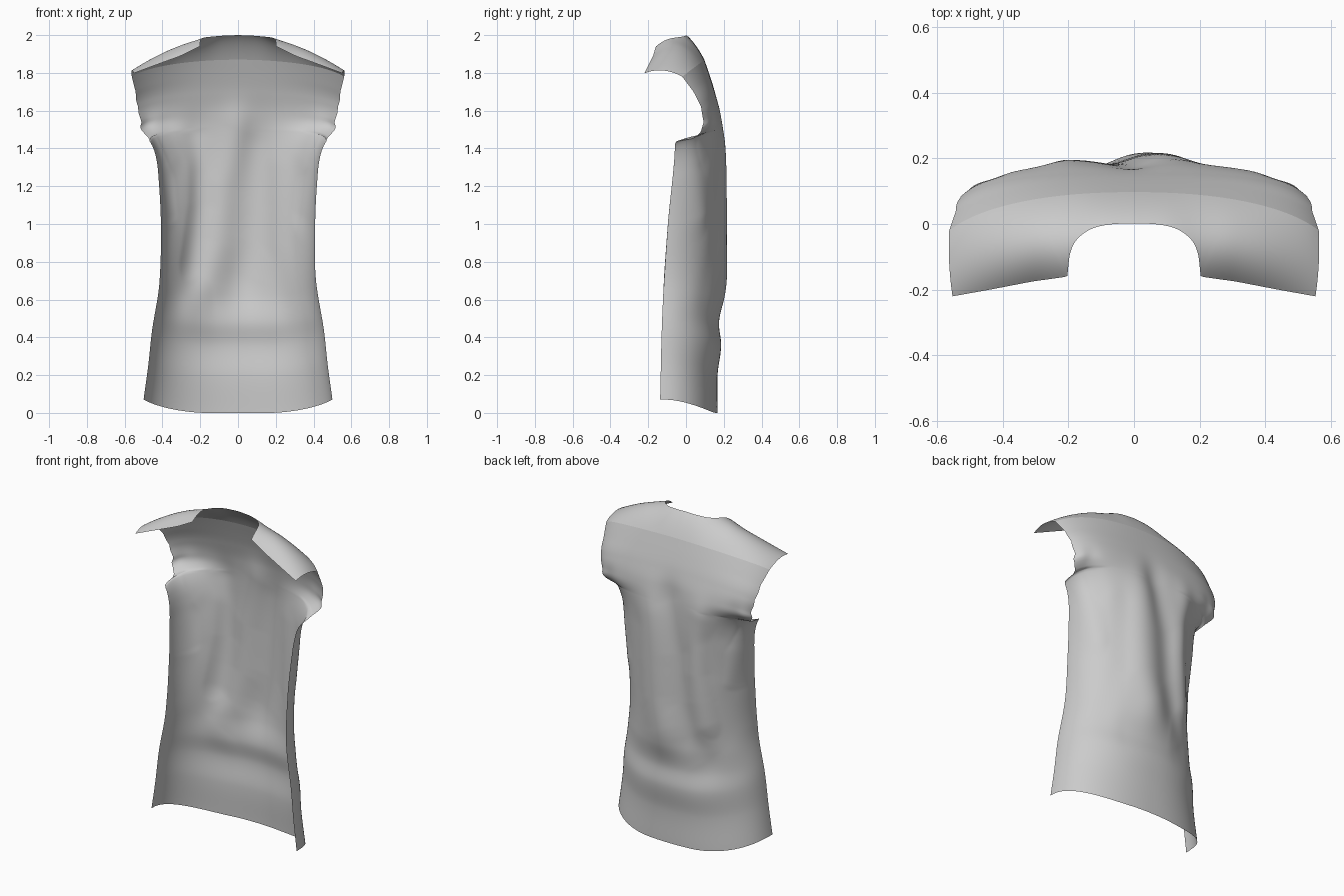
import bpy, math
from mathutils import Vector

if "Cube" in bpy.data.objects:
    bpy.data.objects.remove(bpy.data.objects["Cube"])

COLS, ROWS, YROWS = 96, 140, 24


def curve(keys, t, linear=False):
    """Smooth (or linear) interpolation through (t, value) keys."""
    if t <= keys[0][0]:
        return keys[0][1]
    if t >= keys[-1][0]:
        return keys[-1][1]
    i = next(k for k in range(len(keys) - 1) if t <= keys[k + 1][0])
    (t0, a), (t1, b) = keys[i], keys[i + 1]
    f = (t - t0) / (t1 - t0)
    if linear:
        return a + (b - a) * f

    def slope(k):
        lo, hi = max(k - 1, 0), min(k + 1, len(keys) - 1)
        return (keys[hi][1] - keys[lo][1]) / (keys[hi][0] - keys[lo][0])
    m0, m1 = slope(i) * (t1 - t0), slope(i + 1) * (t1 - t0)
    return ((2*f**3 - 3*f**2 + 1) * a + (f**3 - 2*f**2 + f) * m0
            + (3*f**2 - 2*f**3) * b + (f**3 - f**2) * m1)


def smooth(a, b, t):
    t = min(max((t - a) / (b - a), 0), 1)
    return t * t * (3 - 2 * t)


def grid_object(name, rows):
    n = len(rows[0])
    faces = [(r*n + c, r*n + c + 1, (r+1)*n + c + 1, (r+1)*n + c)
             for r in range(len(rows) - 1) for c in range(n - 1)]
    # columns run -x to +x along the back, so flip to face outward
    mesh = bpy.data.meshes.new(name)
    mesh.from_pydata([p for row in rows for p in row], [], [f[::-1] for f in faces])
    mesh.polygons.foreach_set("use_smooth", [True] * len(mesh.polygons))
    ob = bpy.data.objects.new(name, mesh)
    bpy.context.collection.objects.link(ob)
    return ob


# Panel outline by height: half width, roundness, back depth, side depth, armhole cut
WIDTH = [(0, .50), (.2, .475), (.4, .455), (.7, .412), (1, .408), (1.25, .415),
         (1.4, .428), (1.5, .465), (1.565, .538), (1.61, .545), (1.675, .576),
         (1.78, .605), (1.87, .616)]
ROUND = [(0, 2.3), (.4, 2.1), (.8, 2), (1.2, 2.15), (1.4, 2.4), (1.5, 2.8),
         (1.6, 3.5), (1.7, 3.3), (1.8, 2.6), (1.87, 2.2)]
BACK = [(0, .168), (.2, .167), (.36, .188), (.48, .179), (.62, .195), (.85, .203),
        (1.2, .203), (1.4, .197), (1.6, .177), (1.7, .153), (1.78, .128), (1.87, .097)]
SIDE = [(0, -.137), (.5, -.125), (1, -.097), (1.5, -.06), (1.7, -.08), (1.87, -.12)]
ARM = [(1.436, -.07), (1.445, .01), (1.46, .045), (1.49, .075), (1.54, .09),
       (1.62, .08), (1.70, .04), (1.78, -.02)]

# Cloth folds: path of (x, z) points, width, height
FOLDS = [
    ([(.10, 1.4), (.10, 1.1), (.09, .9), (.04, .72)], .10, .018),
    ([(.0, 1.5), (-.07, 1.2), (-.09, .9), (-.14, .7), (-.24, .57)], .08, -.02),
    ([(-.22, 1.45), (-.2, 1.1), (-.24, .8)], .07, .018),
    ([(-.26, 1.3), (-.31, 1.0), (-.36, .75)], .06, -.010),
    ([(.22, 1.3), (.23, .9), (.32, .6)], .06, -.007),
    ([(-.15, .48), (.18, .48)], .07, -.006),
]
for s in (-1, 1):
    FOLDS += [([(s*.48, 1.50), (s*.40, 1.3), (s*.34, 1.05)], .045, .010),
              ([(s*.43, 1.52), (s*.35, 1.35)], .04, -.009)]


def fold(x, z):
    p, total = Vector((x, z)), 0
    for path, w, h in FOLDS:
        d = 9
        for a, b in zip(path, path[1:]):
            a, b = Vector(a), Vector(b)
            f = min(max((p - a).dot(b - a) / (b - a).length_squared, 0), 1)
            q = p - a.lerp(b, f)
            d = min(d, math.hypot(q.x, q.y * .6))
        total += h * math.exp(-(d / w) ** 2)
    return total


# Back panel: U-shaped sections trimmed at the armholes
panel = []
for r in range(ROWS + 1):
    s = r / ROWS
    zc, ze = 1.87 * s, .07 + 1.71 * s
    W, B, E, n = (curve(keys, zc) for keys in (WIDTH, BACK, SIDE, ROUND))
    cut = max(E, curve(ARM, ze, True)) if ze > 1.436 else E
    c = (cut - E) / (B - E)
    limit = math.atan2((1 - c**n) ** (1/n), c)
    row = []
    for k in range(COLS + 1):
        u = 2 * k / COLS - 1
        a = abs(u) * limit
        sn, cs = math.sin(a), max(math.cos(a), 0)
        rad = (sn**n + cs**n) ** (-1/n)
        x = math.copysign(W * rad * sn, u)
        y = E + (B - E) * rad * cs
        hem = .07 * smooth(.2, .95, abs(u))
        z = hem + (1.87 - .09 * u * u - hem) * s
        d = fold(x, z) * (1 - smooth(.85, 1, s))
        y += d * (.3 + .7 * cs)
        x += math.copysign(d * sn * .6, u)
        row.append((x, y, z))
    panel.append(row)
grid_object("back_panel", panel)

# Yoke: from the seam over the shoulders to the neckline and front shoulder edges
EDGE = [(0, (0, .002)), (.1, (.07, -.001)), (.2, (.13, -.015)), (.3, (.176, -.05)),
        (.4, (.197, -.10)), (.46, (.203, -.16)), (.65, (.31, -.175)),
        (.82, (.44, -.20)), (1, (.552, -.22))]
FRONT_Y = [(0, -.16), (.2, -.16), (.31, -.175), (.44, -.20), (.56, -.222)]
FRONT_Z = [(0, 1.98), (.1, 1.968), (.2, 1.94), (.3, 1.892), (.4, 1.855), (.56, 1.795)]
CROWN = [(0, .096), (.1, .092), (.2, .074), (.3, .073), (.4, .058), (.56, .022)]
SEAM_Y = [(p[0], p[1]) for p in panel[-1]]
SEAM_Z = [(p[0], p[2]) for p in panel[-1]]
yoke = []
for r in range(YROWS + 1):
    w = r / YROWS
    row = []
    for k, seam in enumerate(panel[-1]):
        u = 2 * k / COLS - 1
        a = abs(u)
        ex, ey = (curve([(t, p[i]) for t, p in EDGE], a, a > .4) for i in (0, 1))
        x = seam[0] + (math.copysign(ex, u) - seam[0]) * w
        y = seam[1] + (ey - seam[1]) * w
        ax = abs(x)
        # height comes from an arched section at each x
        ys, zs = curve(SEAM_Y, x, True), curve(SEAM_Z, x, True)
        f = max((ys - y) / (ys - curve(FRONT_Y, ax, True)), 0)
        z = zs + (curve(FRONT_Z, ax) - zs) * f + curve(CROWN, ax) * 4 * f * (1 - f)
        row.append((x + math.copysign(.02 * u**4 * w * (1 - w), u), y, z))
    yoke.append(row)
grid_object("shoulder_yoke", yoke)
